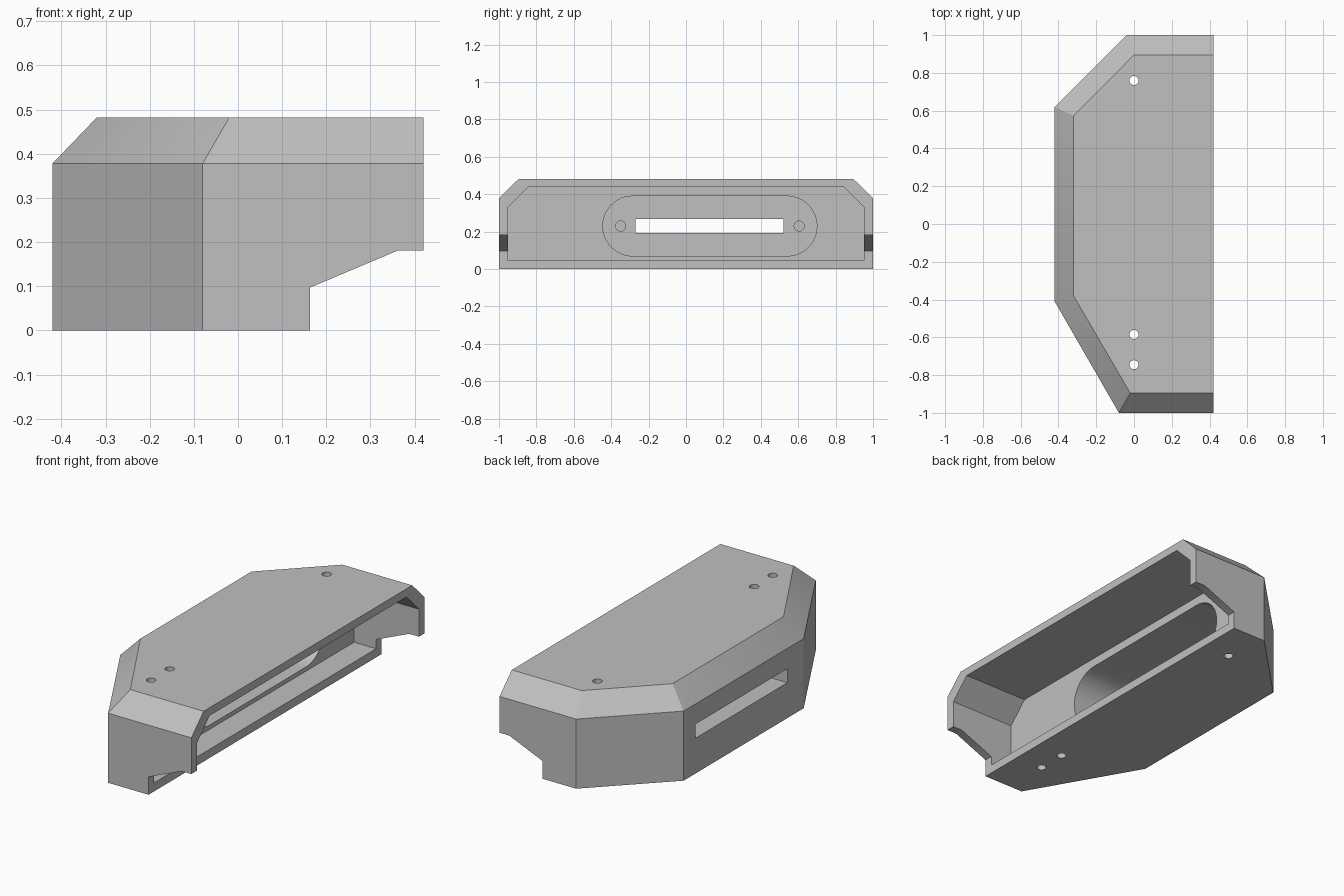
import bpy, bmesh, math
from mathutils import Vector

default = bpy.data.objects.get("Cube")
if default:
    bpy.data.objects.remove(default, do_unlink=True)

grey = bpy.data.materials.new("light_grey")
grey.use_nodes = True
COLOUR = (0.53, 0.53, 0.53, 1)
grey.diffuse_color = COLOUR
grey.node_tree.nodes["Principled BSDF"].inputs["Base Color"].default_value = COLOUR


def loft(name, rings):
    """Closed solid joining matching rings of points, capped at both ends."""
    bm = bmesh.new()
    loops = [[bm.verts.new(p) for p in ring] for ring in rings]
    n = len(loops[0])
    for a, b in zip(loops, loops[1:]):
        for i in range(n):
            j = (i + 1) % n
            bm.faces.new((a[i], a[j], b[j], b[i]))
    bm.faces.new(loops[0])
    bm.faces.new(loops[-1])
    bmesh.ops.recalc_face_normals(bm, faces=bm.faces)
    mesh = bpy.data.meshes.new(name)
    bm.to_mesh(mesh)
    bm.free()
    mesh.materials.append(grey)
    obj = bpy.data.objects.new(name, mesh)
    bpy.context.collection.objects.link(obj)
    return obj


def along_x(name, profile, x0, x1):
    return loft(name, [[(x, y, z) for y, z in profile] for x in (x0, x1)])


def arc(cy, cz, r, start, end, steps):
    return [(cy + r * math.cos(math.radians(start + (end - start) * i / steps)),
             cz + r * math.sin(math.radians(start + (end - start) * i / steps)))
            for i in range(steps + 1)]


def circle(cy, cz, r):
    return arc(cy, cz, r, 0, 345, 23)


# Outer shell: angled plan with a bevelled top
base = [(0.42, -1), (0.42, 1), (-0.04, 1), (-0.42, 0.62), (-0.42, -0.41), (-0.08, -1)]
top = [(0.42, -0.895), (0.42, 0.895), (0, 0.895), (-0.32, 0.573), (-0.32, -0.38), (-0.02, -0.895)]
housing = loft("housing", [[(x, y, 0) for x, y in base],
                           [(x, y, 0.378) for x, y in base],
                           [(x, y, 0.482) for x, y in top]])

cutters = []

# Main cavity, open on one long side
half = [(0.953, 0.047), (0.953, 0.33), (0.845, 0.438)]
cavity = half + [(-y, z) for y, z in reversed(half)]
cutters.append(along_x("cavity_cutter", cavity, 0.03, 0.6))

# Notch under the open side
notch = [(0.163, -0.1), (0.163, 0.097), (0.362, 0.181), (0.6, 0.181), (0.6, -0.1)]
cutters.append(loft("notch_cutter", [[(x, y, z) for x, z in notch] for y in (-1.2, 1.2)]))

# Rounded recess in the cavity's back wall
recess = arc(0.54, 0.23, 0.16, -90, 90, 24) + arc(-0.285, 0.23, 0.16, 90, 270, 24)
cutters.append(along_x("recess_cutter", recess, -0.27, 0.1))

# Slot through the outer wall
slot = [(-0.27, 0.192), (0.52, 0.192), (0.52, 0.268), (-0.27, 0.268)]
cutters.append(along_x("slot_cutter", slot, -0.6, -0.2))

# Blind screw holes beside the slot
for y in (-0.35, 0.605):
    cutters.append(along_x("screw_hole_cutter", circle(y, 0.23, 0.027), -0.34, -0.2))

# Vertical mounting holes
for y in (0.76, -0.585, -0.745):
    ring = circle(0, y, 0.024)
    cutters.append(loft("mounting_hole_cutter",
                        [[(px, py, z) for px, py in ring] for z in (-0.2, 0.7)]))

for cutter in cutters:
    mod = housing.modifiers.new(cutter.name, 'BOOLEAN')
    mod.operation = 'DIFFERENCE'
    mod.solver = 'EXACT'
    mod.object = cutter
    cutter.hide_render = True

# Apply the cuts and remove the helpers
bpy.context.view_layer.objects.active = housing
for obj in bpy.context.selected_objects:
    obj.select_set(False)
housing.select_set(True)
for mod in list(housing.modifiers):
    bpy.ops.object.modifier_apply(modifier=mod.name)
for cutter in cutters:
    bpy.data.objects.remove(cutter, do_unlink=True)
bpy.ops.object.shade_smooth_by_angle(angle=math.radians(25))
